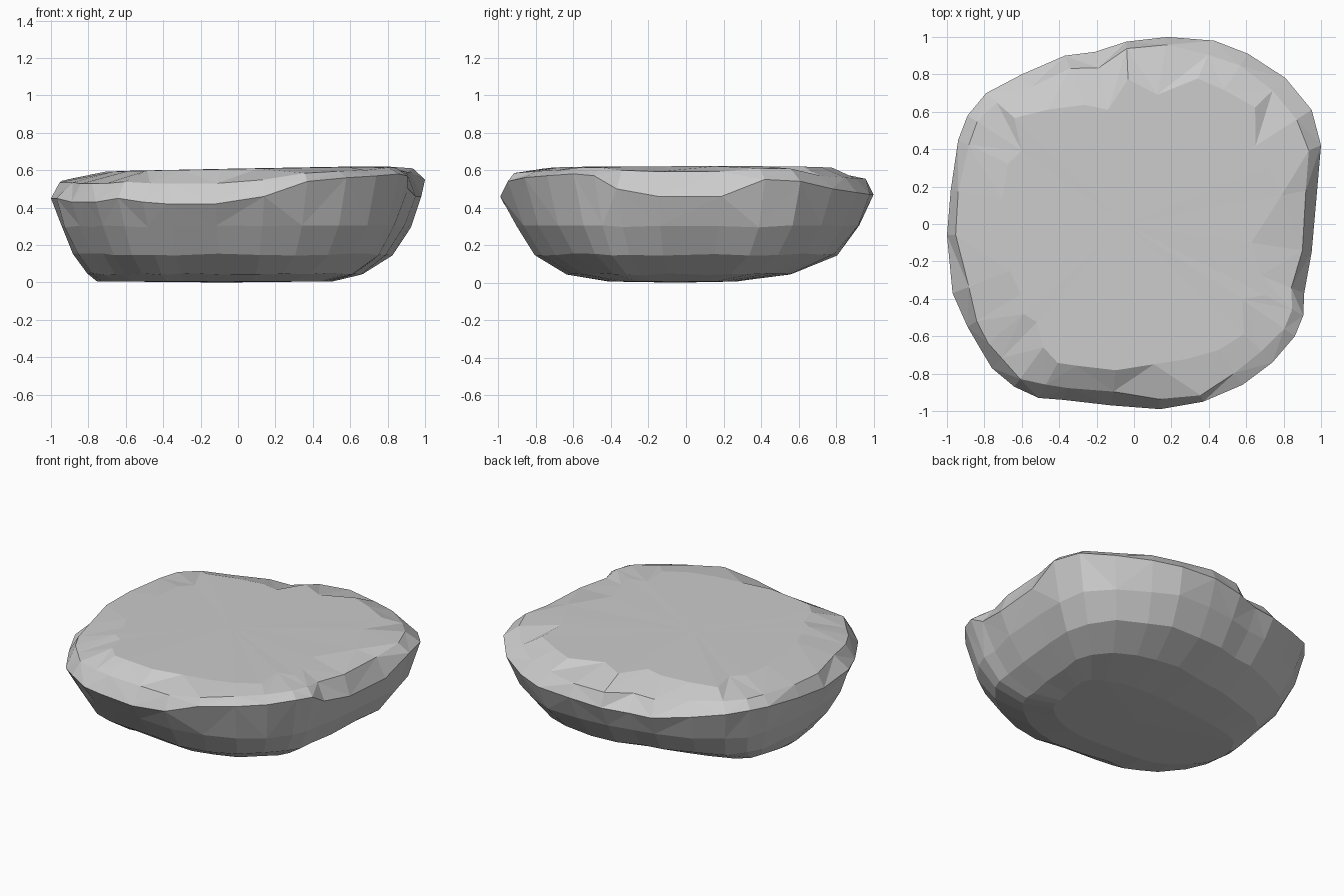
import bpy, bmesh, random

if "Cube" in bpy.data.objects:
    bpy.data.objects.remove(bpy.data.objects["Cube"])

random.seed(4)

# Rim of the flat boulder: x, y, rim height
rim = [
    (0.18, 1.0, .47), (0.43, .98, .47), (0.61, .91, .48), (0.81, .78, .50),
    (0.95, .61, .54), (1.0, .42, .55), (0.98, .19, .46), (0.95, -.15, .46),
    (0.91, -.37, .50), (0.905, -.49, .57), (0.86, -.60, .58), (0.74, -.74, .57),
    (0.58, -.86, .56), (0.37, -.95, .54), (0.14, -.99, .46), (-.12, -.97, .42),
    (-.38, -.94, .42), (-.51, -.93, .43), (-.64, -.87, .45), (-.76, -.77, .43),
    (-.82, -.67, .43), (-.89, -.55, .43), (-.97, -.37, .45), (-1.0, -.06, .45),
    (-.98, .18, .47), (-.94, .45, .50), (-.89, .58, .51), (-.79, .70, .50),
    (-.60, .80, .47), (-.37, .90, .44), (-.21, .92, .44), (-.04, .975, .45)]

# Lower rings: height, then scale toward +x, -x, +y, -y
lower = [(.006, .51, .75, .27, .42), (.045, .67, .80, .57, .64),
         (.15, .83, .88, .81, .81), (.30, .93, .95, .93, .915)]


def top_height(x):
    return .611 + .014 * x


bm = bmesh.new()
rings = []

# Underside and flanks, with slightly uneven courses
for z, xp, xn, yp, yn in lower:
    ring = []
    for x, y, rz in rim:
        dz = 0 if z < .01 else random.uniform(-.006, .006)
        k = 1 + random.uniform(-.008, .008)
        ring.append(bm.verts.new((x * k * (xp if x > 0 else xn),
                                  y * k * (yp if y > 0 else yn), z + dz)))
    rings.append(ring)

# Rim, chipped lip and inner top ring
rings.append([bm.verts.new(p) for p in rim])
lip, inner = [], []
for x, y, rz in rim:
    s = .935 + random.uniform(-.03, .03)
    f = .80 if x > .85 else .58          # the right side has the steepest chip
    lip.append(bm.verts.new((x * s, y * s, rz + f * (top_height(x) - rz))))
    s = .74 + random.uniform(-.08, .08)
    inner.append(bm.verts.new((x * s, y * s, top_height(x) - .004)))
rings += [lip, inner]

# Skin between rings, split into facets above the flanks
n = len(rim)
for k, (a, b) in enumerate(zip(rings, rings[1:])):
    for i in range(n):
        j = (i + 1) % n
        if k < 3:
            bm.faces.new((a[i], a[j], b[j], b[i]))
        elif i % 2:
            bm.faces.new((a[i], a[j], b[j]))
            bm.faces.new((a[i], b[j], b[i]))
        else:
            bm.faces.new((a[i], a[j], b[i]))
            bm.faces.new((a[j], b[j], b[i]))

# Fans closing top and bottom
top = bm.verts.new((-.05, 0, .608))
base = bm.verts.new((-.08, -.05, 0))
for i in range(n):
    j = (i + 1) % n
    bm.faces.new((inner[i], inner[j], top))
    bm.faces.new((rings[0][j], rings[0][i], base))

bmesh.ops.recalc_face_normals(bm, faces=bm.faces)
mesh = bpy.data.meshes.new("flat_boulder")
bm.to_mesh(mesh)
bm.free()
boulder = bpy.data.objects.new("flat_boulder", mesh)
bpy.context.collection.objects.link(boulder)
